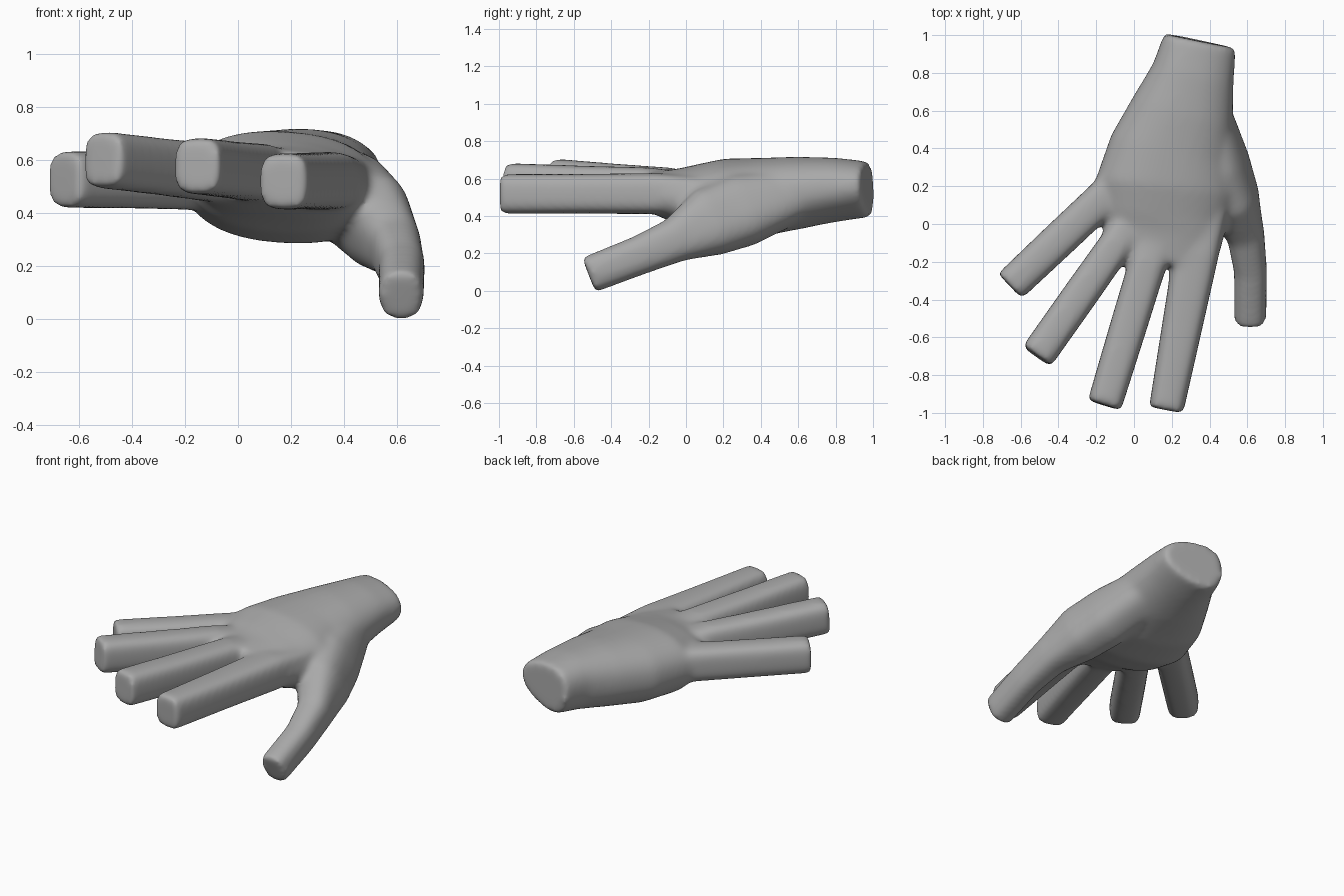
import bpy, bmesh
from math import sin, cos, tau, radians, copysign
from mathutils import Vector

cube = bpy.data.objects.get("Cube")
if cube:
    bpy.data.objects.remove(cube, do_unlink=True)

SIDES = 32
bm = bmesh.new()


def loft(stations, power):
    """Closed tube of rounded-box rings; station = x, y, z, width, height, roll, taper."""
    centres = [Vector(s[:3]) for s in stations]
    rings = []
    for i, (w, h, roll, taper) in enumerate(s[3:] for s in stations):
        ahead = centres[min(i + 1, len(centres) - 1)]
        along = (ahead - centres[max(i - 1, 0)]).normalized()
        side = along.cross(Vector((0, 0, 1))).normalized()
        up = side.cross(along)
        r = radians(roll)
        side, up = side * cos(r) + up * sin(r), up * cos(r) - side * sin(r)
        ring = []
        for k in range(SIDES):
            c, s = cos(tau * k / SIDES), sin(tau * k / SIDES)
            a = copysign(abs(c) ** (2 / power), c)
            b = copysign(abs(s) ** (2 / power), s) * (1 + taper * a)
            ring.append(bm.verts.new(centres[i] + side * a * w / 2 + up * b * h / 2))
        rings.append(ring)
    for p, q in zip(rings, rings[1:]):
        for k in range(SIDES):
            n = (k + 1) % SIDES
            bm.faces.new((p[k], p[n], q[n], q[k]))
    bm.faces.new(rings[0][::-1])
    bm.faces.new(rings[-1])


# Palm and wrist
loft([
    (0.11, -0.20, 0.535, 0.54, 0.20, 0, 0),
    (0.15, -0.06, 0.515, 0.64, 0.28, -2, 0),
    (0.16, 0.04, 0.50, 0.68, 0.35, -3, 0),
    (0.17, 0.20, 0.495, 0.75, 0.42, -4, 0),
    (0.20, 0.40, 0.50, 0.66, 0.42, -4, 0),
    (0.26, 0.60, 0.525, 0.55, 0.385, -1, -0.05),
    (0.315, 0.80, 0.545, 0.44, 0.335, 4, -0.15),
    (0.350, 0.970, 0.55, 0.39, 0.285, 7, -0.25),
], 2.3)

# Fingers: base point, base width, tip point
for base, width, tip in [
    ((0.33, -0.15, 0.52), 0.24, (0.170, -0.985, 0.518)),
    ((0.075, -0.20, 0.55), 0.20, (-0.157, -0.960, 0.577)),
    ((-0.09, -0.10, 0.55), 0.18, (-0.515, -0.701, 0.600)),
    ((-0.15, 0.15, 0.52), 0.19, (-0.657, -0.329, 0.525)),
]:
    a, b = Vector(base), Vector(tip)
    root = a + (a - b) * 0.28
    mid = a.lerp(b, 0.45)
    loft([
        (*root, width, 0.18, 0, 0),
        (*a, width, 0.22, 0, 0),
        (*mid, width * 0.5 + 0.095, 0.213, 0, 0),
        (*b, 0.184, 0.213, 0, 0),
    ], 3.5)

# Thumb, running from its tip into the heel of the palm
loft([
    (0.615, -0.520, 0.085, 0.17, 0.20, 0, 0),
    (0.617, -0.25, 0.190, 0.175, 0.21, 0, 0),
    (0.592, -0.06, 0.270, 0.20, 0.24, 6, 0),
    (0.522, 0.12, 0.365, 0.28, 0.37, 18, 0),
    (0.455, 0.30, 0.430, 0.30, 0.39, 22, 0),
    (0.40, 0.50, 0.485, 0.28, 0.31, 18, 0),
    (0.37, 0.64, 0.530, 0.24, 0.24, 10, 0),
], 2.6)

bmesh.ops.recalc_face_normals(bm, faces=bm.faces)
mesh = bpy.data.meshes.new("hand")
bm.to_mesh(mesh)
bm.free()
hand = bpy.data.objects.new("hand", mesh)
bpy.context.collection.objects.link(hand)

# Plain grey
grey = bpy.data.materials.new("grey")
grey.use_nodes = True
grey.diffuse_color = (0.4, 0.4, 0.4, 1)
grey.node_tree.nodes["Principled BSDF"].inputs["Base Color"].default_value = (0.4, 0.4, 0.4, 1)
mesh.materials.append(grey)

# Fuse the parts into one skin and soften the joints
fuse = hand.modifiers.new("fuse", "REMESH")
fuse.mode = "VOXEL"
fuse.voxel_size = 0.014
fuse.use_smooth_shade = True
soften = hand.modifiers.new("soften", "SMOOTH")
soften.factor = 0.5
soften.iterations = 28
